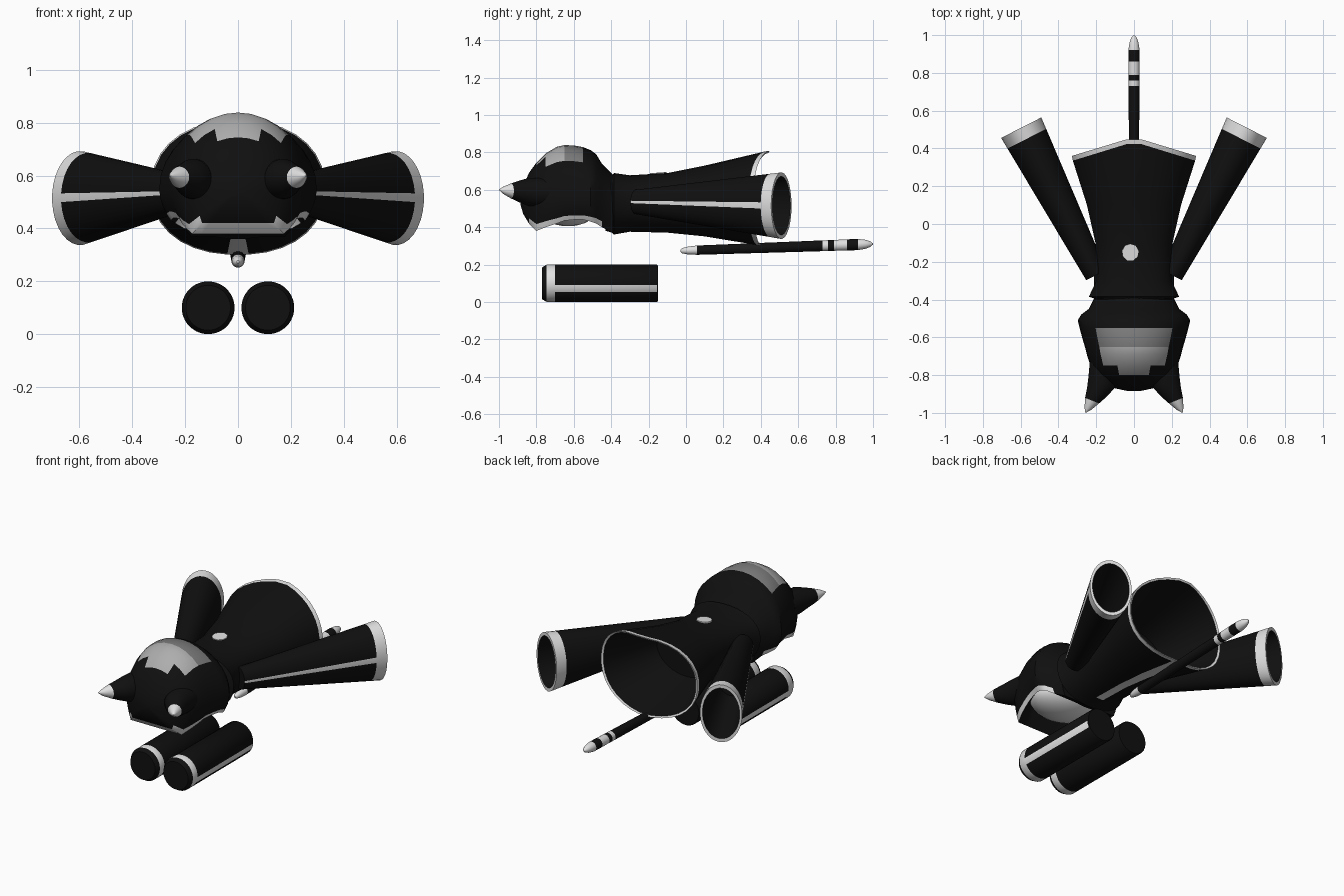
import bpy, bmesh
from math import sin, cos, pi, radians
from mathutils import Vector

if "Cube" in bpy.data.objects:
    bpy.data.objects.remove(bpy.data.objects["Cube"])

N = 32


def material(name, v):
    m = bpy.data.materials.new(name)
    m.use_nodes = True
    m.diffuse_color = (v, v, v, 1)
    m.node_tree.nodes["Principled BSDF"].inputs["Base Color"].default_value = (v, v, v, 1)
    return m


MATS = [material("black", 0.005), material("white", 0.75),
        material("light_grey", 0.42), material("dark_grey", 0.2)]


def power(v, e):
    return abs(v) ** e * (1 if v > 0 else -1)


def ring(c, side, r, top, bottom=None, e=1.0):
    """Closed section spanned by a horizontal direction and z."""
    bottom = top if bottom is None else bottom
    pts = []
    for k in range(N):
        a = 2 * pi * (k - 0.5) / N
        z = power(sin(a), e) * (top if sin(a) > 0 else bottom)
        pts.append(Vector(c) + Vector(side) * r * power(cos(a), e) + Vector((0, 0, z)))
    return pts


def loft(name, rings, rule=None, angle=40):
    """Skin the rings, cap both ends, colour by rule(ring, segment, centre)."""
    bm = bmesh.new()
    rows = [[bm.verts.new(p) for p in r] for r in rings]
    for i in range(len(rows) - 1):
        for j in range(N):
            k = (j + 1) % N
            f = bm.faces.new((rows[i][j], rows[i][k], rows[i + 1][k], rows[i + 1][j]))
            f.material_index = rule(i, j, f.calc_center_median()) if rule else 0
    for end, i in ((rows[0], 0), (rows[-1], len(rows) - 2)):
        f = bm.faces.new(end)
        f.material_index = rule(i, -1, f.calc_center_median()) if rule else 0
    bmesh.ops.recalc_face_normals(bm, faces=bm.faces)
    me = bpy.data.meshes.new(name)
    bm.to_mesh(me)
    bm.free()
    ob = bpy.data.objects.new(name, me)
    bpy.context.collection.objects.link(ob)
    finish(ob, angle)
    return ob


def finish(ob, angle=40, mats=MATS):
    for m in mats:
        ob.data.materials.append(m)
    bpy.ops.object.select_all(action="DESELECT")
    ob.select_set(True)
    bpy.context.view_layer.objects.active = ob
    bpy.ops.object.shade_smooth_by_angle(angle=radians(angle))


X = (1, 0, 0)

# Hood: sections along y with a hollow underside
HOOD = [(-.885, .03, .56, .52), (-.87, .1, .62, .47), (-.84, .16, .69, .42),
        (-.8, .205, .745, .38), (-.75, .23, .795, .40), (-.69, .25, .83, .42),
        (-.65, .26, .839, .435), (-.6, .275, .837, .44), (-.55, .288, .828, .44),
        (-.51, .298, .812, .43), (-.48, .28, .79, .42), (-.45, .24, .74, .40),
        (-.39, .21, .68, .37)]


def hood_ring(y, w, top, low):
    zc = min(.55, (top + low) / 2)
    edge = sin(pi / 4)
    dish = .1 if -.79 < y < -.47 else 0
    pts = []
    for k in range(N):
        a = 2 * pi * k / N
        s = -sin(a)
        if s <= 0:
            x, z = w * cos(a), zc - (top - zc) * s
        elif s <= edge + .001:
            t = s / edge
            x, z = w * (1 - .15 * t * t) * (1 if cos(a) > 0 else -1), zc - (zc - low) * t
        else:
            x = .85 * w * cos(a) / edge
            z = low + dish * ((s - edge) / (1 - edge)) ** .5
        pts.append(Vector((x, y, z)))
    return pts


def hood_rule(i, j, c):
    if c.z > .745 and abs(c.x) < .18 and -.8 < c.y < -.54:
        return 2 if c.y < -.65 else 3
    if j in (19, 28) and 2 <= i <= 10:
        return 1
    if 20 <= j <= 27 and i in (2, 10):
        return 1
    return 0


loft("hood", [hood_ring(*h) for h in HOOD], hood_rule)

# Face set into the hood opening
bpy.ops.mesh.primitive_uv_sphere_add(segments=32, ring_count=16, location=(0, -.63, .5))
face = bpy.context.object
face.name = "face"
face.scale = (.2, .155, .095)
finish(face, 60, [MATS[1]])

# Robe: collar, flared skirt, pointed hem and hollow inside
ROBE = [(-.43, .2, .67, .38), (-.395, .21, .68, .37), (-.385, .24, .69, .36),
        (-.3, .2, .678, .375), (-.1, .205, .69, .37), (.1, .25, .73, .35)]
robe = [ring((0, y, .54), X, w, t - .54, .54 - b, .9) for y, w, t, b in ROBE]


def hem(y, k=1.0):
    pts = ring((0, y, .55), X, .33 * k, .26 * k, .25 * k, .9)
    for p in pts:
        p.y += (.1 if p.z > .55 else .05) * (1 - abs(p.x) / (.33 * k))
    return pts


robe += [hem(.335, .985), hem(.36), hem(.355, .96), ring((0, 0, .54), X, .2, .15, .15)]
loft("robe", robe, lambda i, j, c: 1 if i in (6, 7) or (j == 24 and 2 < i < 8) else 0)

# Small patch on the back of the robe
bpy.ops.mesh.primitive_cylinder_add(vertices=9, radius=.045, depth=.009,
                                    location=(-.02, -.15, .687), rotation=(.075, 0, 0))
patch = bpy.context.object
patch.name = "back_patch"
finish(patch, 30, [MATS[1]])

for s, label in ((1, "left"), (-1, "right")):
    # Sleeve: oval cone with cuff, outer stripe and hollow end
    a, b = Vector((.2 * s, -.27, .535)), Vector((.597 * s, .51, .515))
    out = Vector((.891 * s, -.454, 0))
    rings = []
    for t, k in ((0, 1), (.925, 1), (1, 1), (1, .88), (.5, .85)):
        rings.append(ring(a.lerp(b, t), out, (.06 + .06 * t) * k, (.065 + .113 * t) * k))
    loft(label + "_sleeve", rings,
         lambda i, j, c: 1 if i in (1, 2) or (i == 0 and j == 0) else 0)

    # Ear: curved cone with a pale tip
    ears = [(.16, -.76, .08), (.172, -.84, .075), (.195, -.89, .058),
            (.222, -.935, .04), (.243, -.975, .02), (.257, -.998, .003)]
    side = Vector((.93 * s, .37, 0))
    loft(label + "_ear", [ring((x * s, y, .585 + .015 * i / 5), side, r, r)
                          for i, (x, y, r) in enumerate(ears)],
         lambda i, j, c: 1 if i >= 3 else 0)

    # Boot: cylinder with toe bevel, ring and outer stripe
    boot = [(-.77, .085), (-.745, .1), (-.7, .1), (-.155, .1), (-.15, .096)]
    loft(label + "_boot", [ring((.113 * s, y, .1), (s, 0, 0), r, r) for y, r in boot],
         lambda i, j, c: 1 if i == 1 or (i == 2 and j in (N - 1, N - 2)) else 0)

# Tail: thin banded rod with rounded ends
TAIL = [(-.03, .005), (-.02, .014), (.01, .021), (.06, .025), (.73, .029), (.76, .029),
        (.79, .029), (.86, .03), (.92, .03), (.96, .024), (.985, .015), (1, .003)]
loft("tail", [ring((0, y, .275 + .035 * y), X, r, r) for y, r in TAIL],
     lambda i, j, c: 1 if i in (0, 1, 2, 4, 6) or i >= 8 else 0)
